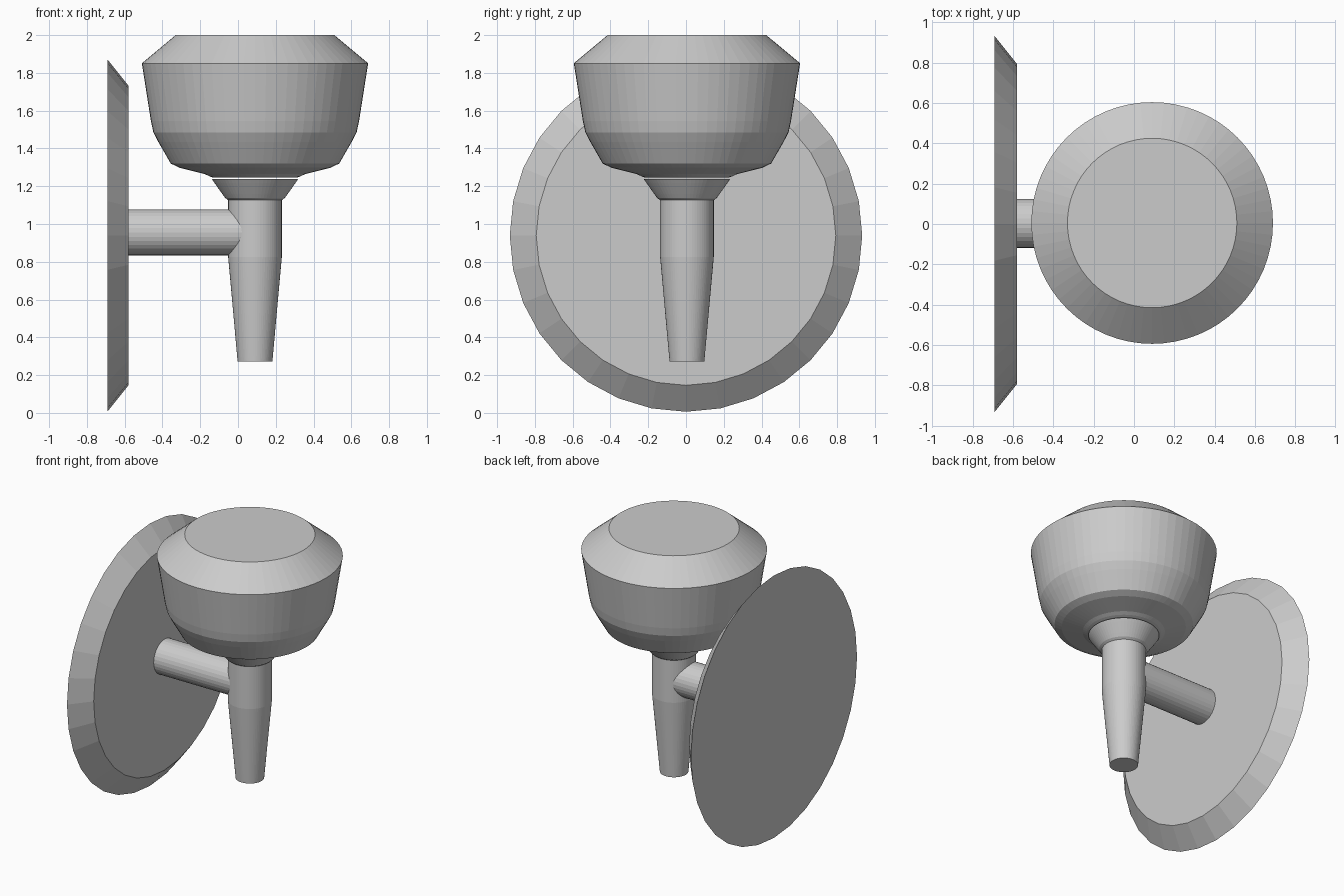
import bpy, bmesh, math
from mathutils import Matrix

if "Cube" in bpy.data.objects:
    bpy.data.objects.remove(bpy.data.objects["Cube"])


def lathe(name, profile, sides, matrix):
    """Closed flat-faced solid of revolution from (radius, height) points."""
    bm = bmesh.new()
    rings = []
    for r, h in profile:
        rings.append([bm.verts.new((r * math.cos(2 * math.pi * i / sides),
                                    r * math.sin(2 * math.pi * i / sides), h))
                      for i in range(sides)])
    for a, b in zip(rings, rings[1:]):
        for i in range(sides):
            j = (i + 1) % sides
            bm.faces.new((a[i], a[j], b[j], b[i]))
    bm.faces.new(rings[0][::-1])
    bm.faces.new(rings[-1])
    bm.transform(matrix)
    mesh = bpy.data.meshes.new(name)
    bm.to_mesh(mesh)
    bm.free()
    obj = bpy.data.objects.new(name, mesh)
    bpy.context.collection.objects.link(obj)
    return obj


# Upright parts share one axis; wall parts are turned along x
upright = Matrix.Translation((0.09, 0.005, 0))


def along_x(z, y=0):
    return Matrix.Translation((0, y, z)) @ Matrix.Rotation(math.pi / 2, 4, 'Y')


# Bevelled wall plate and the arm reaching into the stem
lathe("wall_plate", [(0.933, -0.692), (0.793, -0.58)], 32, along_x(0.939))
lathe("arm", [(0.122, -0.60), (0.122, 0.06)], 32, along_x(0.956, 0.003))

# Tapered stem
lathe("stem", [(0.092, 0.272), (0.142, 0.825), (0.142, 1.135)], 64, upright)

# Flared collar, just short of the bowl
lathe("collar", [(0.140, 1.125), (0.158, 1.138), (0.174, 1.16),
                 (0.215, 1.218), (0.228, 1.237)], 64, upright)

# Lamp bowl with sloping closed top
lathe("lamp_bowl", [(0.222, 1.246), (0.240, 1.252), (0.265, 1.264),
                    (0.400, 1.298), (0.446, 1.320), (0.512, 1.435),
                    (0.538, 1.485), (0.551, 1.545), (0.599, 1.851),
                    (0.420, 2.0)], 64, upright)
